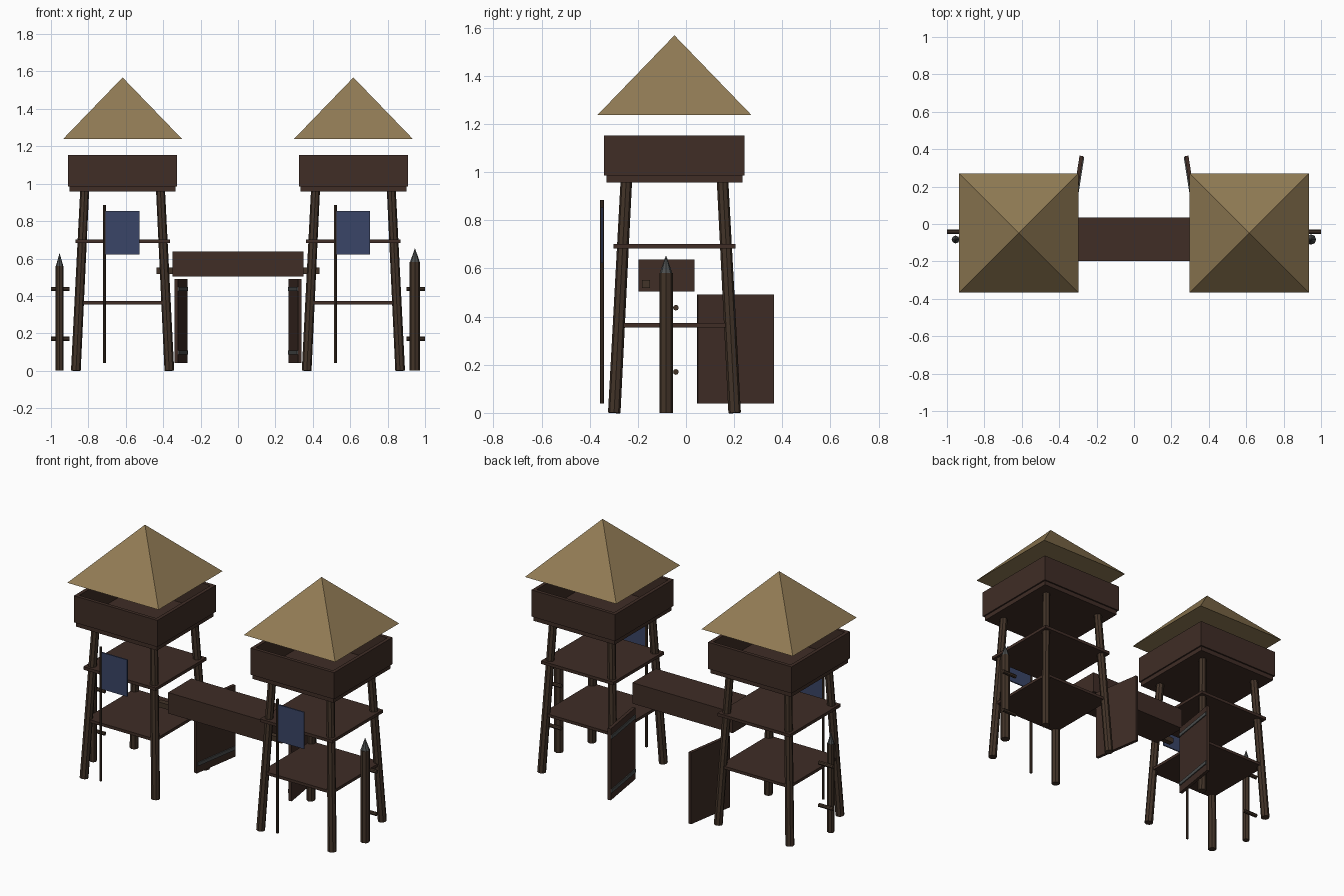
import bpy, math
from mathutils import Vector

if "Cube" in bpy.data.objects:
    bpy.data.objects.remove(bpy.data.objects["Cube"])


def mat(name, col):
    m = bpy.data.materials.new(name)
    m.diffuse_color = (*col, 1)
    m.use_nodes = True
    m.node_tree.nodes["Principled BSDF"].inputs["Base Color"].default_value = m.diffuse_color
    return m


PLANK = mat("plank brown", (0.050, 0.026, 0.019))
BEAM = mat("beam brown", (0.054, 0.033, 0.021))
THATCH = mat("straw", (0.285, 0.200, 0.090))
CLOTH = mat("navy cloth", (0.042, 0.060, 0.135))
IRON = mat("iron grey", (0.075, 0.080, 0.080))


def finish(name, m):
    o = bpy.context.object
    o.name = name
    o.data.materials.append(m)
    return o


def box(name, m, x, y, z, rot=0):
    """Box from (min, max) ranges, turned about z at its centre."""
    r = (x, y, z)
    bpy.ops.mesh.primitive_cube_add(size=1, location=[(a + b) / 2 for a, b in r], rotation=(0, 0, rot))
    bpy.context.object.scale = [b - a for a, b in r]
    return finish(name, m)


def rod(name, m, a, b, r1, r2=None, sides=8):
    """Tapered rod between two points."""
    a, b = Vector(a), Vector(b)
    d = b - a
    bpy.ops.mesh.primitive_cone_add(vertices=sides, radius1=r1, radius2=r1 if r2 is None else r2,
                                    depth=d.length, location=(a + b) / 2)
    o = finish(name, m)
    o.rotation_euler = d.to_track_quat('Z', 'Y').to_euler()
    return o


CY = -0.048  # tower centre in y

for side, s in (("left", -1), ("right", 1)):
    cx = s * 0.617

    def slab(name, h, z0, z1):
        box(f"{side}_{name}", PLANK, (cx - h, cx + h), (CY - h, CY + h), (z0, z1))

    # leaning legs
    for i in (-1, 1):
        for j in (-1, 1):
            rod(f"{side}_leg", BEAM, (cx + i * 0.25, CY + j * 0.25, 0),
                (cx + i * 0.203, CY + j * 0.2, 0.96), 0.026, 0.024)

    # landings and lookout floor
    slab("lower_landing", 0.245, 0.355, 0.373)
    slab("upper_landing", 0.253, 0.682, 0.701)
    slab("lookout_floor", 0.283, 0.957, 0.99)

    # parapet walls
    h, t = 0.292, 0.022
    for k in (-1, 1):
        a, b = sorted((k * h, k * (h - t)))
        box(f"{side}_parapet_wall", PLANK, (cx - h, cx + h), (CY + a, CY + b), (0.985, 1.153))
        box(f"{side}_parapet_wall", PLANK, (cx + a, cx + b), (CY - h + t, CY + h - t), (0.985, 1.153))

    # pyramid roof
    bpy.ops.mesh.primitive_cone_add(vertices=4, radius1=0.319 * math.sqrt(2), radius2=0, depth=0.33,
                                    location=(cx, CY, 1.403), rotation=(0, 0, math.pi / 4))
    finish(f"{side}_roof", THATCH)

    # flag on a pole, flying to +x on both towers
    px = cx - 0.097
    rod(f"{side}_flag_pole", BEAM, (px, -0.349, 0.04), (px, -0.349, 0.885), 0.008)
    box(f"{side}_flag", CLOTH, (px + 0.004, px + 0.187), (-0.353, -0.345), (0.622, 0.854))

    # pointed stake with two cross pegs; the right one is larger
    sx, r, top, tip = (-0.954, 0.021, 0.56, 0.63) if s < 0 else (0.946, 0.028, 0.58, 0.655)
    sy = -0.083
    rod(f"{side}_stake", BEAM, (sx, sy, 0), (sx, sy, top), r)
    rod(f"{side}_stake_tip", IRON, (sx, sy, top), (sx, sy, tip), r * 0.95, 0)
    for z in (0.17, 0.437):
        rod(f"{side}_stake_peg", BEAM, (s * 0.90, -0.042, z), (s, -0.042, z), 0.012)

    # half-open gate leaf, iron straps on the inner face
    ang = s * 0.156
    gx, gy = s * 0.306, 0.206
    box(f"{side}_gate", PLANK, (gx - 0.01, gx + 0.01), (gy - 0.16, gy + 0.16), (0.04, 0.491), ang)
    n = Vector((-s * math.cos(ang), -s * math.sin(ang), 0)) * 0.012
    for z in (0.097, 0.438):
        box(f"{side}_gate_strap", IRON, (gx + n.x - 0.004, gx + n.x + 0.004),
            (gy + n.y - 0.155, gy + n.y + 0.155), (z - 0.011, z + 0.011), ang)

# bridge and its carrying beam
box("bridge", PLANK, (-0.35, 0.35), (-0.198, 0.035), (0.505, 0.637))
box("bridge_beam", BEAM, (-0.435, 0.435), (-0.182, -0.149), (0.518, 0.551))
